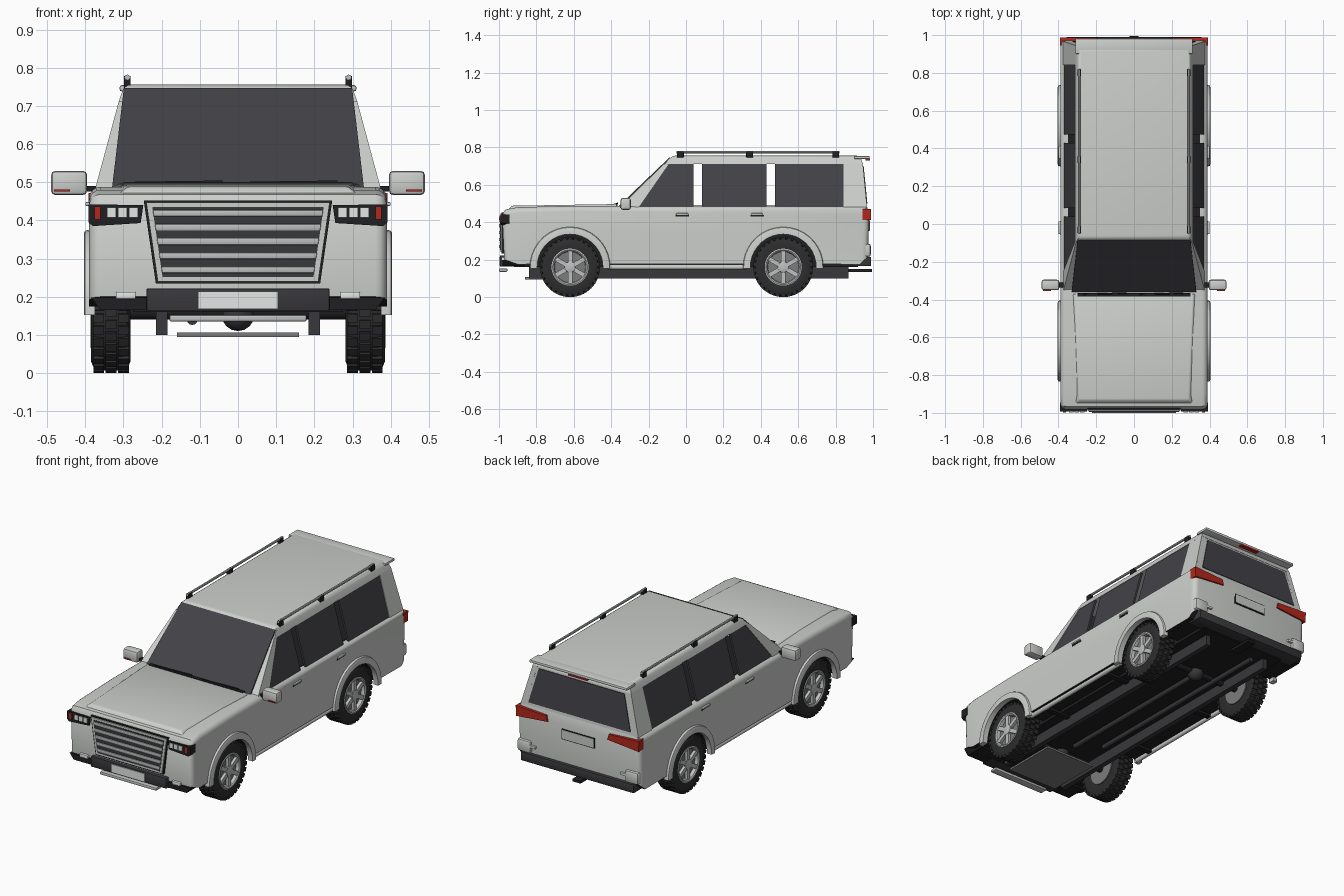
import bpy, bmesh
from math import sin, cos, pi, radians
from mathutils import Vector, Matrix

cube = bpy.data.objects.get("Cube")
if cube:
    bpy.data.objects.remove(cube, do_unlink=True)


def material(name, r, g, b):
    m = bpy.data.materials.new(name)
    m.use_nodes = True
    m.diffuse_color = (r, g, b, 1)
    m.node_tree.nodes["Principled BSDF"].inputs["Base Color"].default_value = (r, g, b, 1)
    return m


PAINT = material("light grey paint", .60, .62, .60)
GLASS = material("tinted glass", .055, .053, .062)
BLACK = material("black trim", .014, .014, .016)
RUBBER = material("tyre rubber", .026, .026, .028)
PLASTIC = material("dark grey plastic", .04, .04, .045)
RED = material("red lamp", .45, .02, .012)
SILVER = material("silver metal", .52, .53, .53)
SHADE = material("wheel recess grey", .2, .2, .2)
LENS = material("clear lens", .78, .8, .8)


def finish(name, bm, mats, mirror=False, rule=None):
    """Turn a bmesh into an object, optionally mirrored across x = 0."""
    bmesh.ops.recalc_face_normals(bm, faces=bm.faces[:])
    if mirror:
        new = bmesh.ops.duplicate(bm, geom=bm.verts[:] + bm.edges[:] + bm.faces[:])["geom"]
        bmesh.ops.scale(bm, vec=(-1, 1, 1), verts=[g for g in new if isinstance(g, bmesh.types.BMVert)])
        bmesh.ops.reverse_faces(bm, faces=[g for g in new if isinstance(g, bmesh.types.BMFace)])
    bm.normal_update()
    if rule:
        for f in bm.faces:
            f.material_index = rule(f)
    me = bpy.data.meshes.new(name)
    bm.to_mesh(me)
    bm.free()
    for m in mats:
        me.materials.append(m)
    ob = bpy.data.objects.new(name, me)
    bpy.context.collection.objects.link(ob)
    return ob


def loft(name, rings, mat, mirror=False, bevel=0, pick=None, segs=2, rule=None):
    """Skin a series of equal rings and cap both ends."""
    bm = bmesh.new()
    rows = [[bm.verts.new(p) for p in r] for r in rings]
    n = len(rows[0])
    bm.faces.new(rows[0])
    bm.faces.new(rows[-1][::-1])
    for a, b in zip(rows, rows[1:]):
        for i in range(n):
            bm.faces.new((a[i], a[(i + 1) % n], b[(i + 1) % n], b[i]))
    bmesh.ops.recalc_face_normals(bm, faces=bm.faces[:])
    if bevel:
        edges = [e for e in bm.edges if pick is None or pick(e)]
        bmesh.ops.bevel(bm, geom=edges, offset=bevel, segments=segs, profile=.5,
                        affect='EDGES', clamp_overlap=True)
    return finish(name, bm, mat if isinstance(mat, list) else [mat], mirror, rule)


def box(name, x, y, z, mat, mirror=False, bevel=0):
    rings = [[(x[0], y[0], h), (x[1], y[0], h), (x[1], y[1], h), (x[0], y[1], h)] for h in z]
    return loft(name, rings, mat, mirror, bevel)


def tube(name, p, q, r, mat, mirror=False, n=12):
    p, q = Vector(p), Vector(q)
    rot = (q - p).to_track_quat('Z', 'Y')
    ring = [rot @ Vector((r * cos(2 * pi * i / n), r * sin(2 * pi * i / n), 0)) for i in range(n)]
    return loft(name, [[p + v for v in ring], [q + v for v in ring]], mat, mirror)


def facing(name, pts, y, mat, mirror=False, bevel=0):
    """Polygon in x and z, extruded along y."""
    return loft(name, [[(a, d, b) for a, b in pts] for d in y], mat, mirror, bevel)


def side_x(z):
    return .375 - .27 * (z - .48)


def side(name, pts, mat, thick=.014, off=0):
    """Polygon in y and z lying on the leaning cabin side."""
    return loft(name, [[(side_x(z) + off, y, z) for y, z in pts],
                       [(side_x(z) - thick, y, z) for y, z in pts]], mat, True)


AXLES = {"front": -.62, "rear": .52}
WZ = .16


def arc(yc, r, a0, a1, n=18):
    return [(yc + r * cos(radians(a0 + (a1 - a0) * i / n)),
             WZ + r * sin(radians(a0 + (a1 - a0) * i / n))) for i in range(n + 1)]


# Lower body: side profile with wheel arches, rounded shoulders and corners
profile = ([(-.972, .2), (-.9, .175)] + arc(-.62, .18, 175, 5) + arc(.52, .18, 175, 5)
           + [(.93, .175), (.972, .215), (.98, .44), (.967, .485), (-.36, .487), (-.6, .488),
              (-.9, .48), (-.965, .468), (-.983, .44)])


def shoulder(e):
    a, b = (v.co for v in e.verts)
    return abs(a.x - b.x) < .01 and min(a.z, b.z) > .195 and all(abs(c.y) > .9 or c.z > .4 for c in (a, b))


def underside(f):
    c, n = f.calc_center_median(), f.normal
    return int(n.z < -.5 or (abs(n.x) < .3 and c.z < .36 and abs(c.y) < .93))


loft("lower_body", [[(s * .39, y, z) for y, z in profile] for s in (-1, 1)], [PAINT, BLACK],
     bevel=.03, pick=shoulder, segs=4, rule=underside)
loft("hood_panel", [[(-.31, -.95, .47), (.31, -.95, .47), (.335, -.37, .47), (-.335, -.37, .47)],
                    [(-.29, -.93, .488), (.29, -.93, .488), (.315, -.37, .497), (-.315, -.37, .497)]],
     PAINT, bevel=.006)
box("underbody_tub", (-.275, .275), (-.92, .92), (.16, .4), BLACK)
box("cabin_floor", (-.35, .35), (-.32, .93), (.48, .489), BLACK)

# Cabin: roof, pillars and glass, with open gaps between the side windows
loft("roof", [[(-.313, -.115, .71), (.313, -.115, .71), (.313, .947, .71), (-.313, .947, .71)],
              [(-.297, -.075, .756), (.297, -.075, .756), (.297, .93, .756), (-.297, .93, .756)]],
     PAINT, bevel=.018, segs=3, pick=lambda e: min(v.co.z for v in e.verts) > .74)
side("front_pillar", [(-.365, .47), (-.26, .47), (-.092, .712), (-.118, .712)], PAINT, .05)
side("rear_pillar", [(.842, .465), (.969, .465), (.946, .712), (.842, .712)], PAINT, .03)
side("front_door_window", [(-.26, .475), (.04, .475), (.04, .711), (-.092, .711)], GLASS, off=-.003)
side("rear_door_window", [(.085, .475), (.43, .475), (.43, .711), (.085, .711)], GLASS, off=-.003)
side("cargo_window", [(.475, .475), (.842, .475), (.842, .711), (.475, .711)], GLASS, off=-.003)
screen = [(-.33, -.362, .485), (.33, -.362, .485), (.299, -.088, .747), (-.299, -.088, .747)]
loft("windshield", [screen, [(x, y + .012, z - .012) for x, y, z in screen]], GLASS)
box("cowl", (-.3, .3), (-.385, -.365), (.485, .5), BLACK)
for x in (-.27, .03):
    tube("wiper", (x, -.372, .498), (x + .23, -.366, .501), .004, BLACK, n=6)


def back(name, pts, off, thick, mat):
    rings = [[(x, .968 - .1 * (z - .48) + d, z) for x, z in pts] for d in (off, off - thick)]
    return loft(name, rings, mat)


back("tailgate_upper", [(-.37, .47), (.37, .47), (.308, .715), (-.308, .715)], 0, .02, PAINT)
back("rear_window", [(-.325, .5), (.325, .5), (.272, .7), (-.272, .7)], .004, .008, GLASS)
box("rear_spoiler", (-.31, .31), (.9, .982), (.738, .754), PAINT, bevel=.005)
box("high_brake_lamp", (-.06, .06), (.96, .985), (.731, .74), RED)

# Roof rails
tube("roof_rail", (.29, -.05, .775), (.29, .82, .775), .007, SILVER, True, 8)
for y in (-.03, .34, .8):
    box("rail_foot", (.281, .299), (y - .018, y + .018), (.745, .779), BLACK, True, .003)

# Mirrors and door handles
box("mirror_housing", (.395, .49), (-.35, -.295), (.466, .53), PAINT, True, .012)
box("mirror_arm", (.35, .4), (-.335, -.31), (.475, .49), BLACK, True)
box("mirror_signal", (.44, .482), (-.354, -.345), (.475, .481), RED, True)
for y in (-.02, .38):
    box("door_handle", (.385, .4), (y - .033, y + .033), (.438, .448), PAINT, True, .003)
    box("handle_recess", (.385, .392), (y - .036, y + .036), (.431, .438), BLACK, True)


# Grille
def grille_x(z, inset=0):
    return .21 + .146 * (z - .24) - inset


def trapezoid(z0, z1, inset=0):
    a, b = grille_x(z0, inset), grille_x(z1, inset)
    return [(-a, z0), (a, z0), (b, z1), (-b, z1)]


facing("grille_shadow_line", trapezoid(.234, .452, -.006), (-.987, -.96), BLACK)
facing("grille_frame", trapezoid(.24, .447), (-.993, -.96), PAINT)
facing("grille_opening", trapezoid(.252, .435, .014), (-.995, -.98), PLASTIC)
for i in range(5):
    z = .262 + i * .037
    facing("grille_bar", trapezoid(z, z + .017, .014), (-1, -.985), SILVER, bevel=.003)

# Headlights, bumper and front plate
facing("headlight_housing", [(.248, .44), (.255, .393), (.38, .385), (.392, .395), (.392, .442)],
       (-.993, -.945), BLACK, True)
for i in range(3):
    x = .262 + i * .029
    box("headlight_lens", (x, x + .023), (-.997, -.98), (.407, .434), LENS, True)
box("front_indicator", (.36, .376), (-.997, -.98), (.402, .436), RED, True)
box("front_bumper", (-.24, .24), (-.995, -.9), (.162, .222), PLASTIC, bevel=.004)
facing("lower_corner_trim", [(.23, .165), (.36, .165), (.385, .198), (.23, .198)], (-.98, -.86), BLACK, True)
box("fog_lamp", (.268, .32), (-.986, -.96), (.194, .213), LENS, True, .003)
box("front_plate", (-.105, .105), (-.999, -.99), (.168, .214), LENS)
box("front_lower_bar", (-.18, .18), (-1, -.955), (.135, .152), SILVER, bevel=.005)
box("skid_plate", (-.16, .16), (-.86, -.54), (.095, .106), SHADE)

# Rear lamps, bumper and plate recess
facing("tail_lamp", [(.19, .43), (.39, .412), (.392, .472), (.2, .462)], (.988, .945), RED, True)
box("plate_outline", (-.105, .105), (.97, .982), (.352, .412), BLACK)
box("plate_recess", (-.1, .1), (.97, .984), (.357, .407), PAINT)
box("rear_bumper", (-.36, .36), (.89, .99), (.165, .215), PLASTIC, bevel=.005)
box("rear_corner_guard", (.3, .385), (.93, .988), (.215, .285), PAINT, True, .012)
box("rear_reflector", (.27, .31), (.97, .986), (.25, .262), LENS, True)
box("tow_bar", (-.025, .025), (.85, .995), (.135, .15), BLACK)

# Chassis, steps and running gear
box("frame_rail", (.185, .215), (-.84, .87), (.1, .165), PLASTIC, True)
tube("side_step", (.375, -.42, .16), (.375, .33, .16), .013, PAINT, True)
for y in (-.3, .2):
    box("step_bracket", (.2, .375), (y - .015, y + .015), (.15, .165), BLACK, True)
tube("exhaust", (-.12, -.4, .14), (-.12, .85, .14), .014, PLASTIC)
tube("driveshaft", (0, -.5, .145), (0, .5, .145), .014, PLASTIC)

for end, yc in AXLES.items():
    # Axle with its round centre
    tube(end + "_axle", (-.3, yc, WZ), (.3, yc, WZ), .02, BLACK)
    bm = bmesh.new()
    bmesh.ops.create_uvsphere(bm, u_segments=14, v_segments=8, radius=.045,
                              matrix=Matrix.Translation((0, yc, .155)))
    finish(end + "_differential", bm, [PLASTIC])

    # Fender flare
    band = arc(yc, .215, -2, 182) + arc(yc, .176, 182, -2)
    loft(end + "_fender_flare", [[(x, y, z) for y, z in band] for x in (.375, .404)], PAINT, True,
         bevel=.01, pick=lambda e: all(v.co.x > .4 and (v.co.y - yc) ** 2 + (v.co.z - WZ) ** 2 > .04
                                       for v in e.verts))

    # Tyre, rim dish and hub as turned shapes
    def turned(name, steps, mat):
        loft(name, [[(x, yc + r * cos(2 * pi * i / 40), WZ + r * sin(2 * pi * i / 40))
                     for i in range(40)] for x, r in steps], mat, True)

    turned(end + "_tyre", [(.29, .09), (.282, .13), (.289, .148), (.3, .153), (.365, .153),
                           (.377, .148), (.385, .13), (.38, .097), (.355, .092)], RUBBER)
    turned(end + "_rim", [(.355, .099), (.384, .099), (.386, .093), (.381, .086), (.362, .082)], SILVER)
    turned(end + "_rim_recess", [(.36, .081), (.364, .081)], SHADE)
    turned(end + "_hub", [(.36, .03), (.384, .028), (.387, .018)], SILVER)
    turned(end + "_inner_disc", [(.284, .088), (.291, .088)], SHADE)

    # Tread blocks and spokes
    def radial(name, count, rows, r, size, mat):
        bm = bmesh.new()
        for k, x in enumerate(rows):
            for i in range(count):
                m = (Matrix.Translation((x, yc, WZ)) @ Matrix.Rotation(2 * pi * (i + k * .5) / count, 4, 'X')
                     @ Matrix.Translation((0, 0, r)) @ Matrix.Diagonal((*size, 1)))
                bmesh.ops.create_cube(bm, size=1, matrix=m)
        finish(name, bm, [mat], True)

    radial(end + "_tread", 30, (.3, .3325, .365), .153, (.028, .023, .014), RUBBER)
    radial(end + "_spokes", 6, (.374,), .056, (.016, .024, .068), SILVER)

# Smooth shading that keeps hard edges
bpy.ops.object.select_all(action='DESELECT')
for ob in bpy.context.collection.objects:
    if ob.type == 'MESH':
        ob.select_set(True)
        bpy.context.view_layer.objects.active = ob
bpy.ops.object.shade_smooth_by_angle(angle=radians(35))
